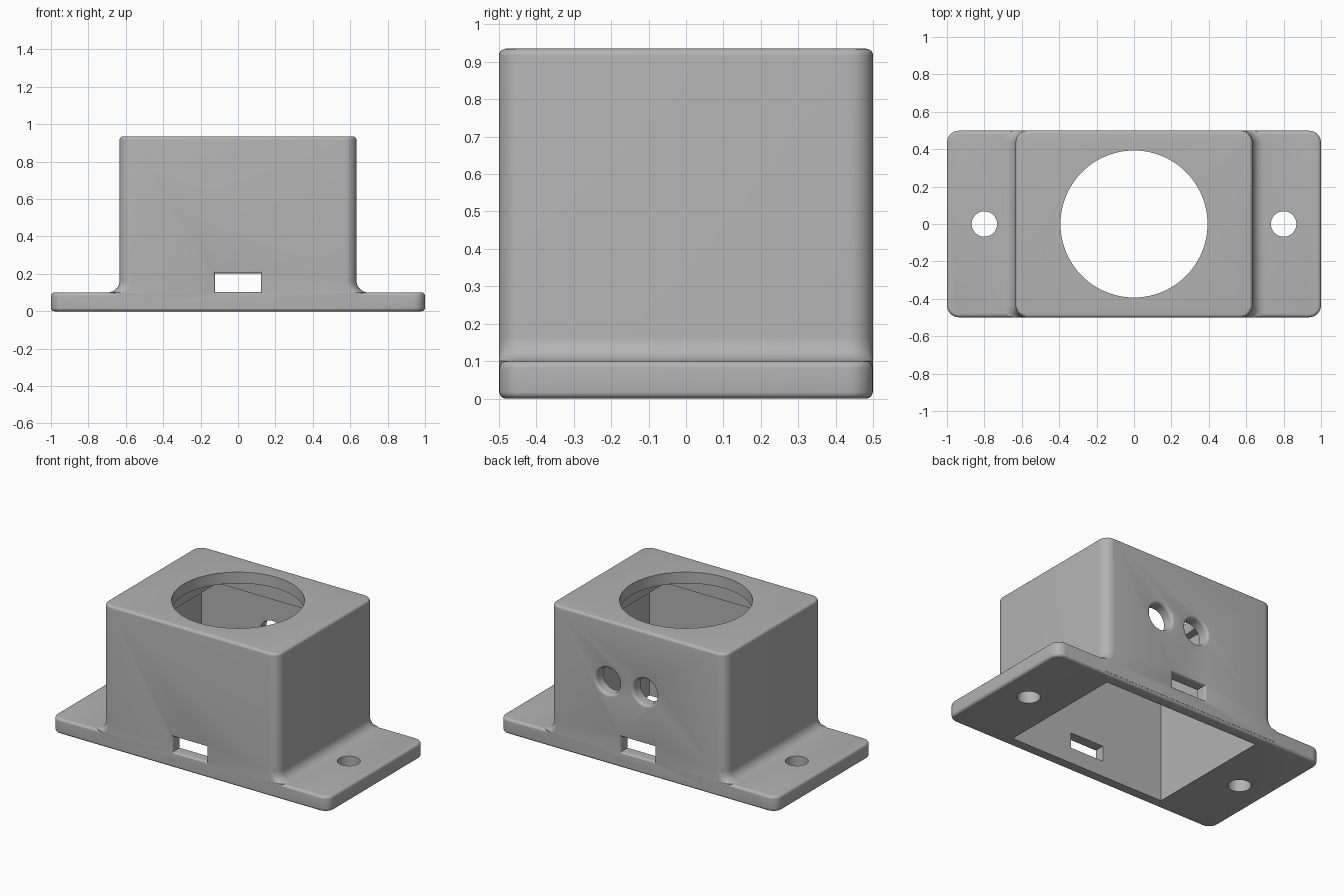
import bpy, bmesh, math

if "Cube" in bpy.data.objects:
    bpy.data.objects.remove(bpy.data.objects["Cube"])

gray = bpy.data.materials.new("plain_gray")
gray.diffuse_color = (0.45, 0.45, 0.45, 1)
gray.use_nodes = True
gray.node_tree.nodes["Principled BSDF"].inputs["Base Color"].default_value = gray.diffuse_color


def ring(hx, hy, r=0.0, n=0):
    """Rounded rectangle outline; n=0 gives four sharp corners."""
    pts = []
    for q, (sx, sy) in enumerate(((1, 1), (-1, 1), (-1, -1), (1, -1))):
        if n == 0:
            pts.append((sx * hx, sy * hy))
            continue
        for i in range(n + 1):
            a = math.pi / 2 * (q + i / n)
            pts.append((sx * (hx - r) + r * math.cos(a),
                        sy * (hy - r) + r * math.sin(a)))
    return pts


def circle(r, n=64):
    return [(r * math.cos(2 * math.pi * i / n), r * math.sin(2 * math.pi * i / n))
            for i in range(n)]


def loft(name, layers, along="z", at=(0, 0)):
    """Skin stacked outlines [(outline, position)] along z or y."""
    bm = bmesh.new()
    rows = []
    for pts, t in layers:
        row = []
        for a, b in pts:
            a, b = a + at[0], b + at[1]
            row.append(bm.verts.new((a, b, t) if along == "z" else (a, t, b)))
        rows.append(row)
    k = len(rows[0])
    for lo, hi in zip(rows, rows[1:]):
        for i in range(k):
            j = (i + 1) % k
            bm.faces.new((lo[i], lo[j], hi[j], hi[i]))
    bm.faces.new(rows[0])
    bm.faces.new(rows[-1])
    bmesh.ops.recalc_face_normals(bm, faces=bm.faces)
    me = bpy.data.meshes.new(name)
    bm.to_mesh(me)
    bm.free()
    ob = bpy.data.objects.new(name, me)
    bpy.context.collection.objects.link(ob)
    me.materials.append(gray)
    return ob


def combine(target, tool, operation):
    tool.hide_render = True
    mod = target.modifiers.new("bool", 'BOOLEAN')
    mod.operation, mod.solver, mod.object = operation, 'EXACT', tool
    bpy.context.view_layer.objects.active = target
    bpy.ops.object.modifier_apply(modifier=mod.name)
    bpy.data.objects.remove(tool)


E = 0.018   # small edge rounding
R = 0.065   # corner and fillet radius
arc = [math.pi / 2 * i / 5 for i in range(6)]


def inset(hx, hy, d):
    return ring(hx - d, hy - d, R - d, 8)


# mounting flange with rounded rim
flange = [(inset(1, 0.499, E * (1 - math.sin(a))), E * (1 - math.cos(a))) for a in arc]
flange += [(inset(1, 0.499, E * (1 - math.cos(a))), 0.1 - E + E * math.sin(a)) for a in arc]
housing = loft("sensor_housing", flange)

# tower with flared foot and rounded top edge
tower = [(ring(0.633 + R, 0.5, R, 8), 0.016)]
for i in range(9):
    a = math.pi / 2 * i / 8
    tower.append((ring(0.633 + R * (1 - math.sin(a)), 0.5, R, 8),
                  0.1 + R * (1 - math.cos(a))))
tower += [(inset(0.633, 0.5, E * (1 - math.cos(a))), 0.935 - E + E * math.sin(a)) for a in arc]
combine(housing, loft("tower", tower), 'UNION')

# hollow interior, upper pocket and round top opening
cuts = [
    loft("cavity", [(ring(0.5625, 0.4265), -0.1), (ring(0.5625, 0.4265), 0.77)]),
    loft("upper_pocket", [(ring(0.44, 0.415), 0.7), (ring(0.44, 0.415), 0.862)]),
    loft("top_opening", [(circle(0.393, 96), 0.8), (circle(0.393, 96), 1.1)]),
]

# screw holes
for x in (-0.8, 0.8):
    cuts.append(loft("screw_hole", [(circle(0.068), -0.1), (circle(0.068), 0.2)], at=(x, 0)))

# two round holes in the back, with softened outer rims
flare = [(E * (1 - math.cos(a)), 0.5 - E + E * math.sin(a)) for a in arc]
for x in (-0.054, 0.214):
    layers = [(circle(0.084, 48), 0.3)]
    layers += [(circle(0.084 + d, 48), y) for d, y in flare]
    layers.append((circle(0.084 + E, 48), 0.6))
    cuts.append(loft("back_hole", layers, "y", (x, 0.54)))

# cable slot through front and back, with softened outer rims
half = [(ring(0.122 + d * 0.6, 0.05 + d * 0.6), y) for d, y in flare]
half.append((ring(0.122 + E * 0.6, 0.05 + E * 0.6), 0.6))
slot = [(pts, -y) for pts, y in reversed(half)] + half
cuts.append(loft("cable_slot", slot, "y", (0, 0.152)))

for c in cuts:
    combine(housing, c, 'DIFFERENCE')

# smooth rounded areas, keep hard edges
bpy.ops.object.select_all(action='DESELECT')
housing.select_set(True)
bpy.context.view_layer.objects.active = housing
bpy.ops.object.shade_smooth_by_angle(angle=math.radians(30))
